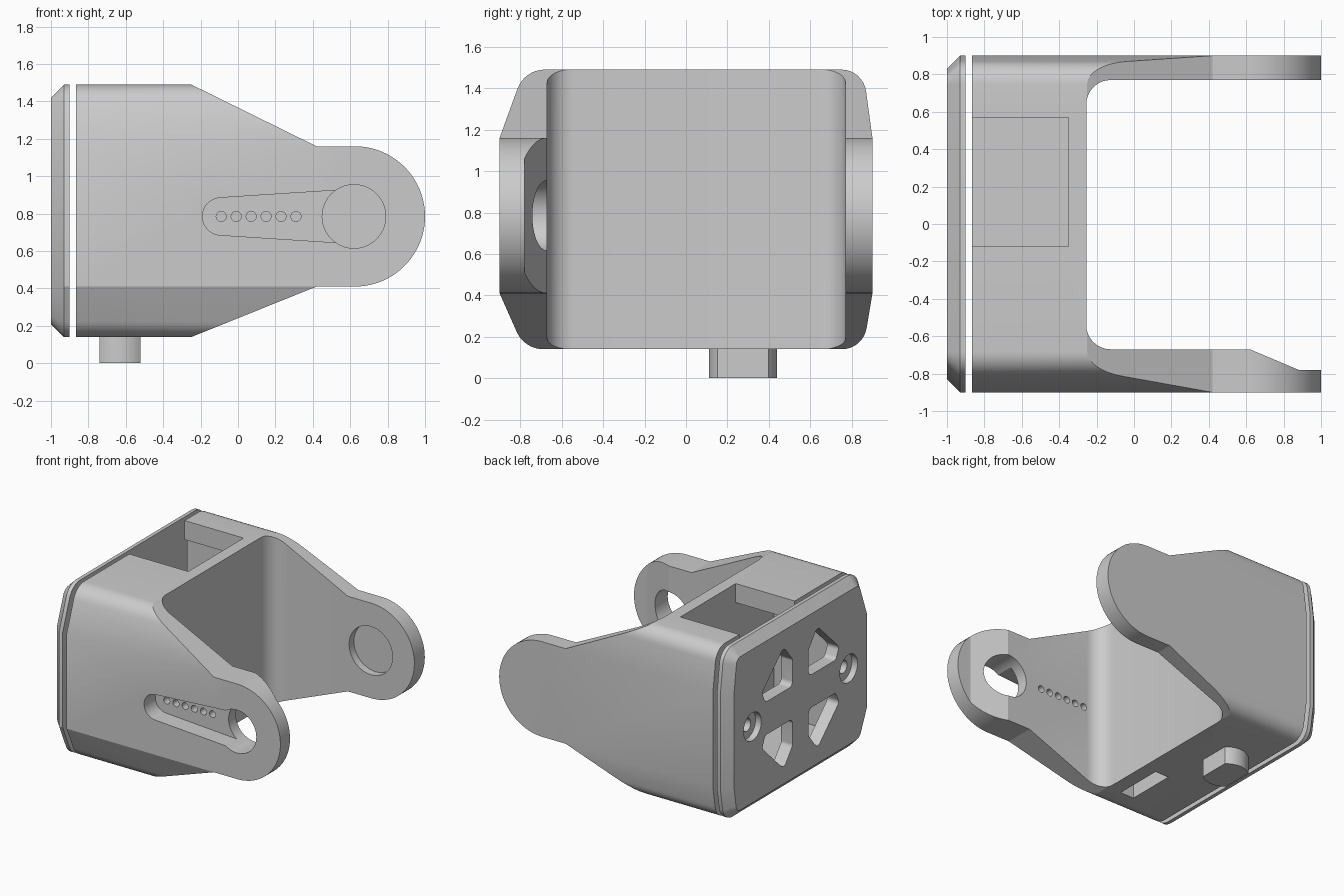
import bpy, bmesh, math
from mathutils import Vector

cube = bpy.data.objects.get("Cube")
if cube:
    bpy.data.objects.remove(cube, do_unlink=True)

grey = bpy.data.materials.new("plain_grey")
grey.use_nodes = True
grey.diffuse_color = (0.6, 0.6, 0.6, 1)
grey.node_tree.nodes["Principled BSDF"].inputs["Base Color"].default_value = (0.6, 0.6, 0.6, 1)

MID = 0.785   # height of the pivot
BOTTOM, TOP = 0.14, 1.49
PLACE = {"x": lambda u, v, w: (w, u, v),
         "y": lambda u, v, w: (u, w, v),
         "z": lambda u, v, w: (u, v, w)}


def arc(cu, cv, r, start, end, n=24):
    angles = [math.radians(start + (end - start) * i / n) for i in range(n + 1)]
    return [(cu + r * math.cos(a), cv + r * math.sin(a)) for a in angles]


def rounded(corners, n=8):
    """Outline from (u, v, radius) corners, with each radius filleted."""
    out = []
    for i, (u, v, r) in enumerate(corners):
        p = Vector((u, v))
        if r == 0:
            out.append((u, v))
            continue
        d1 = (Vector(corners[i - 1][:2]) - p).normalized()
        d2 = (Vector(corners[(i + 1) % len(corners)][:2]) - p).normalized()
        half = math.acos(d1.dot(d2)) / 2
        centre = p + (d1 + d2).normalized() * r / math.sin(half)
        a = p + d1 * r / math.tan(half) - centre
        b = p + d2 * r / math.tan(half) - centre
        start = math.atan2(a.y, a.x)
        sweep = math.atan2(a.x * b.y - a.y * b.x, a.dot(b))
        out += arc(centre.x, centre.y, r, math.degrees(start), math.degrees(start + sweep), n)
    return out


def prism(name, outline, axis, low, high, chamfer=0):
    bm = bmesh.new()
    a, b = ([bm.verts.new(PLACE[axis](u, v, w)) for u, v in outline] for w in (low, high))
    cap = bm.faces.new(a)
    bm.faces.new(b)
    for i in range(len(a)):
        bm.faces.new((a[i - 1], a[i], b[i], b[i - 1]))
    bmesh.ops.recalc_face_normals(bm, faces=bm.faces)
    if chamfer:
        bmesh.ops.inset_region(bm, faces=[cap], thickness=chamfer, depth=chamfer,
                               use_even_offset=True)
    mesh = bpy.data.meshes.new(name)
    bm.to_mesh(mesh)
    bm.free()
    mesh.materials.append(grey)
    obj = bpy.data.objects.new(name, mesh)
    bpy.context.collection.objects.link(obj)
    return obj


def box(name, x0, x1, y0, y1, z0, z1):
    return prism(name, [(x0, y0), (x1, y0), (x1, y1), (x0, y1)], "z", z0, z1)


def disc(name, cu, cv, r, axis, low, high, n=40):
    return prism(name, arc(cu, cv, r, 0, 360, n)[:-1], axis, low, high)


def combine(obj, tool, operation="DIFFERENCE"):
    mod = obj.modifiers.new("combine", "BOOLEAN")
    mod.operation, mod.solver, mod.object = operation, "EXACT", tool
    bpy.context.view_layer.objects.active = obj
    bpy.ops.object.modifier_apply(modifier=mod.name)
    bpy.data.objects.remove(tool, do_unlink=True)


# Shared cross-section of bracket and end plate
section = rounded([(-0.9, 0.41, 0), (-0.78, BOTTOM, 0.14), (0.855, BOTTOM, 0.12), (0.9, 0.41, 0),
                   (0.9, 1.16, 0), (0.855, TOP, 0.12), (-0.78, TOP, 0.14), (-0.9, 1.16, 0)])

# Forked bracket: side profile trimmed by the cross-section
profile = ([(-0.865, BOTTOM), (-0.25, BOTTOM), (0.42, 0.41)]
           + arc(0.625, MID, 0.375, -90, 90, 40)
           + [(0.42, 1.16), (-0.25, TOP), (-0.865, TOP)])
bracket = prism("forked_bracket", profile, "y", -1, 1)
combine(bracket, prism("section_cutter", section, "x", -1.2, 1.2), "INTERSECT")

# Gap between the arms, with the thinned tip of the front arm
gap = rounded([(-0.255, -0.67, 0.13), (0.62, -0.67, 0), (0.88, -0.78, 0),
               (1.2, -0.78, 0), (1.2, 0.77, 0), (-0.255, 0.77, 0.13)])
combine(bracket, prism("gap_cutter", gap, "z", -0.2, 2))

# Hollow housing with its top window and floor slot
combine(bracket, box("housing_cutter", -1, -0.35, -0.6, 0.6, 0.28, 1.34))
combine(bracket, box("window_cutter", -1, -0.35, -0.12, 0.57, 1.2, 1.7))
combine(bracket, box("slot_cutter", -0.49, -0.37, -0.59, -0.2, 0, 0.5))

# Front arm: tapered channel, pivot hole and row of small holes
channel = arc(-0.09, MID, 0.1, 93, 267, 20) + [(0.53, MID - 0.14), (0.62, MID - 0.1),
                                               (0.62, MID + 0.1), (0.53, MID + 0.14)]
combine(bracket, prism("channel_cutter", channel, "y", -1, -0.76))
combine(bracket, disc("pivot_cutter", 0.62, MID, 0.17, "y", -1, -0.5))
for i in range(6):
    combine(bracket, disc("small_hole_cutter", -0.09 + 0.08 * i, MID, 0.027, "y", -0.85, -0.5, 16))

# Back arm: blind round recess on the inside
combine(bracket, disc("recess_cutter", 0.62, MID, 0.19, "y", 0.6, 0.83))

# Chamfered end plate with four windows and two screw holes
plate = prism("end_plate", section, "x", -0.93, -0.9, chamfer=0.07)
window = [(0.1, 0.13, 0.04), (0.1, 0.34, 0.04), (0.21, 0.48, 0.04),
          (0.48, 0.22, 0.04), (0.44, 0.13, 0.04)]
for side in (-1, 1):
    for up in (-1, 1):
        outline = rounded([(side * y, 0.81 + up * z, r) for y, z, r in window])
        combine(plate, prism("plate_window_cutter", outline, "x", -1.2, -0.8))
    combine(plate, disc("screw_cutter", side * 0.6, 0.81, 0.05, "x", -1.2, -0.8))
    combine(plate, disc("counterbore_cutter", side * 0.6, 0.81, 0.11, "x", -1.2, -0.95))

# Round peg with two flats underneath
flat = math.degrees(math.acos(0.11 / 0.165))
peg_outline = (arc(-0.63, 0.275, 0.165, flat, 180 - flat, 12)
               + arc(-0.63, 0.275, 0.165, 180 + flat, 360 - flat, 12))
peg = prism("bottom_peg", peg_outline, "z", 0, 0.16)

# Smooth the curves, keep the edges crisp
bpy.ops.object.select_all(action="DESELECT")
for obj in (bracket, plate, peg):
    obj.select_set(True)
bpy.context.view_layer.objects.active = bracket
bpy.ops.object.shade_smooth_by_angle(angle=math.radians(20))
